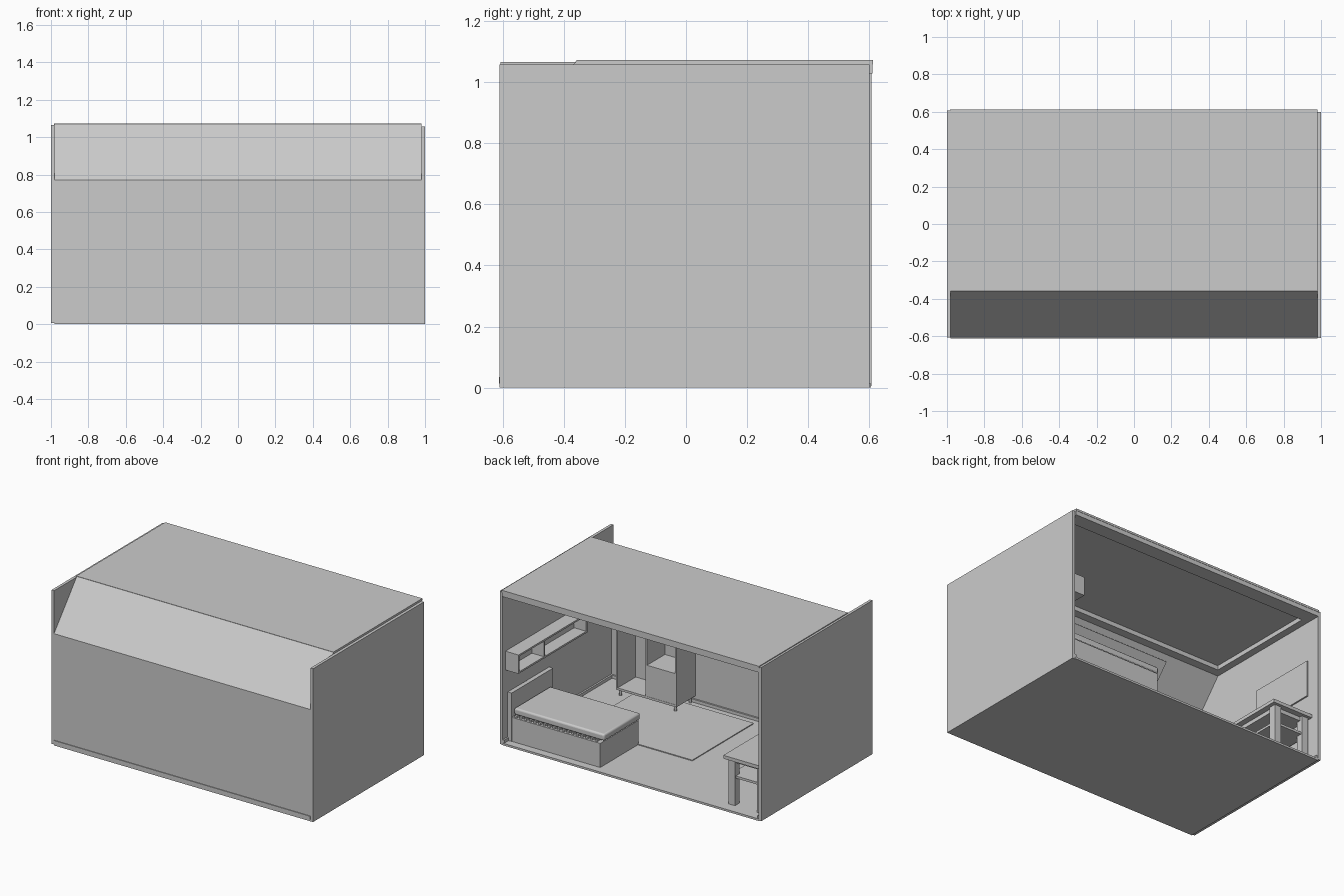
import bpy, bmesh, math
from mathutils import Vector

if "Cube" in bpy.data.objects:
    bpy.data.objects.remove(bpy.data.objects["Cube"])


def mesh_object(name, bm):
    bmesh.ops.recalc_face_normals(bm, faces=bm.faces)
    me = bpy.data.meshes.new(name)
    bm.to_mesh(me)
    bm.free()
    ob = bpy.data.objects.new(name, me)
    bpy.context.collection.objects.link(ob)
    return ob


def box(name, x, y, z, bevel=0):
    """Box from (min, max) ranges, optionally with rounded edges."""
    bm = bmesh.new()
    bmesh.ops.create_cube(bm, size=1)
    for v in bm.verts:
        v.co = Vector([(r[0] + r[1]) / 2 + c * (r[1] - r[0]) for r, c in zip((x, y, z), v.co)])
    ob = mesh_object(name, bm)
    if bevel:
        m = ob.modifiers.new("round", "BEVEL")
        m.width, m.segments = bevel, 3
    return ob


def prism(name, profile, x0, x1):
    """Extrude a (y, z) profile along x."""
    bm = bmesh.new()
    f = bm.faces.new([bm.verts.new((x0, y, z)) for y, z in profile])
    ext = bmesh.ops.extrude_face_region(bm, geom=[f])
    bmesh.ops.translate(bm, vec=(x1 - x0, 0, 0),
                        verts=[v for v in ext["geom"] if isinstance(v, bmesh.types.BMVert)])
    return mesh_object(name, bm)


def cylinder(name, x, y, z0, z1, r):
    bm = bmesh.new()
    bmesh.ops.create_cone(bm, cap_ends=True, segments=16, radius1=r * 0.75, radius2=r, depth=z1 - z0)
    bmesh.ops.translate(bm, vec=(x, y, (z0 + z1) / 2), verts=bm.verts)
    return mesh_object(name, bm)


# room shell, open at the back
FLOOR = 0.014
box("floor", (-0.98, 0.98), (-0.61, 0.605), (0, FLOOR))
box("left_wall", (-1, -0.98), (-0.607, 0.607), (0.005, 1.066))
box("right_wall", (0.98, 1), (-0.61, 0.6), (0, 1.058))
prism("front_wall_and_slope", [(-0.607, 0), (-0.607, 0.77), (-0.358, 1.07),
                               (-0.34, 1.05), (-0.587, 0.76), (-0.587, 0)], -0.98, 0.98)

# ceiling with a recessed tray
box("ceiling_top", (-0.985, 0.98), (-0.358, 0.612), (1.058, 1.072))
box("tray_back", (-0.98, 0.98), (0.51, 0.61), (1.028, 1.06))
box("tray_front", (-0.98, 0.98), (-0.36, -0.30), (1.028, 1.06))
for side, s in (("left", -1), ("right", 1)):
    box("tray_" + side, tuple(sorted((s * 0.93, s * 0.98))), (-0.30, 0.51), (1.028, 1.06))

# baseboards
box("front_baseboard", (-0.98, 0.98), (-0.612, -0.575), (FLOOR, 0.035))
for side, s in (("left", -1), ("right", 1)):
    box(side + "_baseboard", tuple(sorted((s * 0.968, s * 0.98))), (-0.587, 0.6), (FLOOR, 0.035))

# panel on the inside of the slope
prism("slope_panel", [(-0.57, 0.78), (-0.385, 0.997), (-0.377, 0.99), (-0.562, 0.773)], -0.58, 0.58)

# rug
box("rug", (-0.146, 0.72), (-0.53, 0.14), (FLOOR, 0.02))

# bed
box("bed_base", (0.27, 0.945), (0.13, 0.55), (FLOOR, 0.18))
box("bed_headboard", (0.945, 0.975), (0.10, 0.552), (FLOOR, 0.348))
for i in range(18):
    x = 0.30 + i * 0.036
    box("bed_slat", (x, x + 0.018), (0.14, 0.54), (0.18, 0.194))
mattress = box("mattress", (0.25, 0.94), (0.14, 0.535), (0.194, 0.24), 0.012)
mattress.select_set(True)
bpy.context.view_layer.objects.active = mattress
bpy.ops.object.shade_smooth_by_angle(angle=math.radians(40))

# wall shelf above the bed
SX, Y0, Y1 = (0.88, 0.98), -0.18, 0.57
box("shelf_bottom", SX, (Y0, Y1), (0.505, 0.517))
box("shelf_back", (0.972, 0.98), (Y0, Y1), (0.505, 0.635))
box("shelf_top", SX, (Y0, Y1), (0.623, 0.635))
for y in (Y0, 0.28, Y1 - 0.012):
    box("shelf_divider", SX, (y, y + 0.012), (0.517, 0.623))

# wardrobe: open column plus a column with a drawer block
WY, TOP = (-0.587, -0.38), 0.75
for n, x in (("side", 0.34), ("divider", 0.565), ("side", 0.788)):
    box("wardrobe_" + n, (x, x + 0.012), WY, (0.055, TOP))
box("wardrobe_bottom", (0.352, 0.788), WY, (0.055, 0.07))
box("wardrobe_top", (0.352, 0.788), WY, (TOP - 0.015, TOP))
box("wardrobe_back", (0.352, 0.788), (-0.587, -0.577), (0.07, TOP))
box("wardrobe_drawers", (0.352, 0.565), (-0.577, -0.382), (0.07, 0.285))
for x in (0.36, 0.78):
    for y in (-0.56, -0.40):
        cylinder("wardrobe_leg", x, y, FLOOR, 0.055, 0.011)

# desk by the left wall
box("desk_top", (-0.978, -0.67), (0.0, 0.55), (0.327, 0.35))
for x in (-0.965, -0.745):
    for y in (0.02, 0.48):
        box("desk_leg", (x, x + 0.05), (y, y + 0.05), (FLOOR, 0.327))
box("desk_shelf", (-0.96, -0.70), (0.03, 0.52), (0.2, 0.216))
box("desk_apron", (-0.95, -0.71), (0.05, 0.51), (0.30, 0.327))

# panel on the left wall above the desk
box("wall_panel", (-0.98, -0.97), (0.02, 0.51), (0.5, 0.75))
